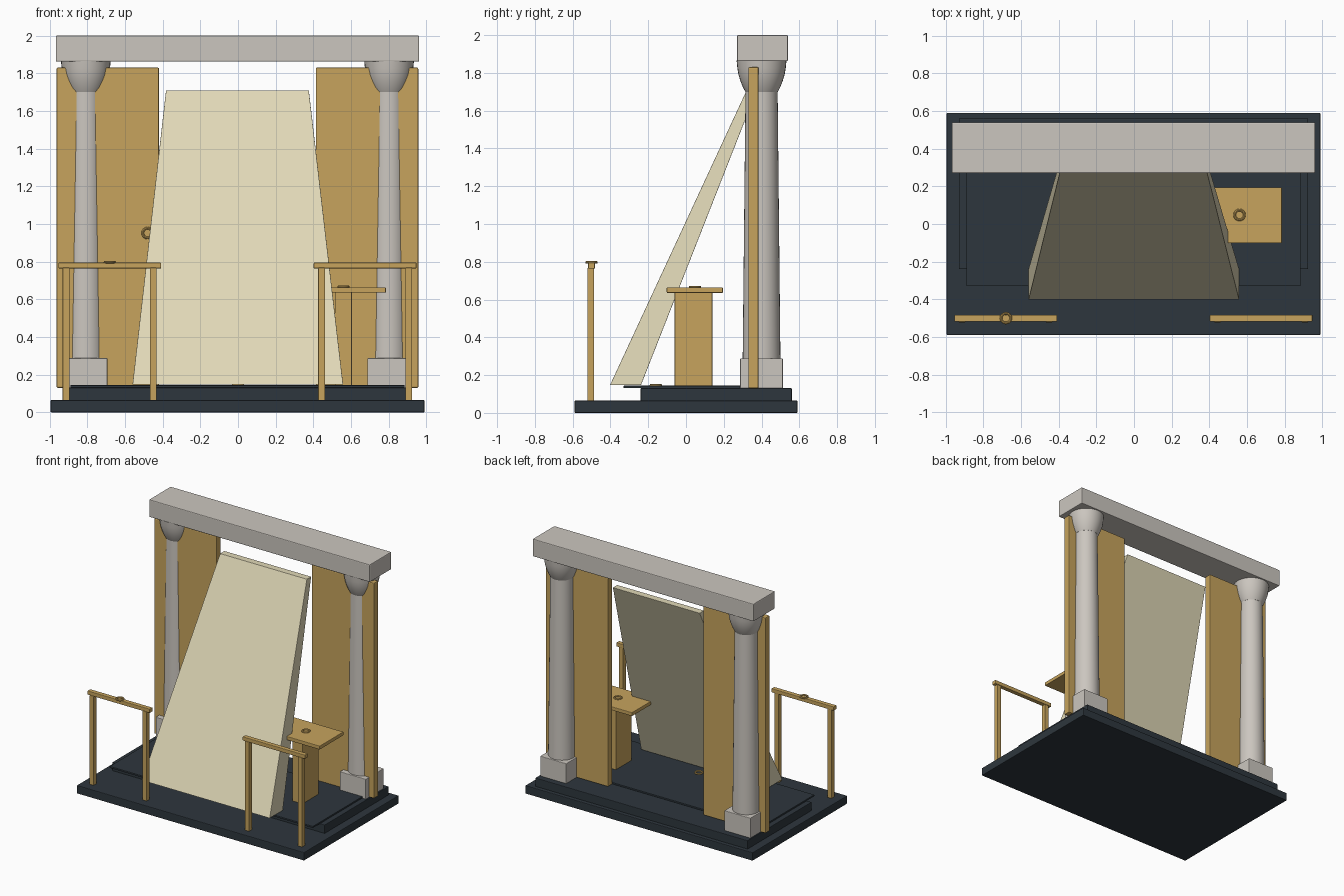
import bpy, bmesh, math

old = bpy.data.objects.get("Cube")
if old:
    bpy.data.objects.remove(old, do_unlink=True)


def material(name, rgb):
    m = bpy.data.materials.new(name)
    m.use_nodes = True
    m.diffuse_color = (*rgb, 1)
    m.node_tree.nodes["Principled BSDF"].inputs["Base Color"].default_value = (*rgb, 1)
    return m


SLATE = material("dark_slate", (0.027, 0.037, 0.047))
STONE = material("pale_stone", (0.60, 0.565, 0.52))
GOLD = material("golden_wood", (0.57, 0.37, 0.11))
CREAM = material("cream", (0.75, 0.69, 0.475))


def finish(name, bm, mat, bevel=0):
    bmesh.ops.recalc_face_normals(bm, faces=bm.faces[:])
    mesh = bpy.data.meshes.new(name)
    bm.to_mesh(mesh)
    bm.free()
    mesh.materials.append(mat)
    ob = bpy.data.objects.new(name, mesh)
    bpy.context.collection.objects.link(ob)
    if bevel:
        mod = ob.modifiers.new("soft_edges", "BEVEL")
        mod.width = bevel
        mod.segments = 2
    return ob


def box(name, x, y, z, mat, bevel=0.004, top=None):
    """Box from (min, max) ranges; top gives other x and y ranges for the upper end."""
    bm = bmesh.new()
    tx, ty = top or (x, y)
    rings = []
    for (a, b), (c, d), h in ((x, y, z[0]), (tx, ty, z[1])):
        rings.append([bm.verts.new(p) for p in ((a, c, h), (b, c, h), (b, d, h), (a, d, h))])
    low, high = rings
    bm.faces.new(low)
    bm.faces.new(high)
    for i in range(4):
        j = (i + 1) % 4
        bm.faces.new((low[i], low[j], high[j], high[i]))
    return finish(name, bm, mat, bevel)


def lathe(name, profile, centre, mat, sides=32):
    """Closed turned shape from (radius, height) pairs."""
    bm = bmesh.new()
    rings = []
    for r, z in profile:
        rings.append([bm.verts.new((centre[0] + r * math.cos(math.tau * i / sides),
                                    centre[1] + r * math.sin(math.tau * i / sides), z))
                      for i in range(sides)])
    for a, b in zip(rings, rings[1:]):
        for i in range(sides):
            j = (i + 1) % sides
            bm.faces.new((a[i], a[j], b[j], b[i]))
    bm.faces.new(rings[0])
    bm.faces.new(rings[-1])
    return smooth(finish(name, bm, mat))


def smooth(ob):
    bpy.ops.object.select_all(action="DESELECT")
    ob.select_set(True)
    bpy.context.view_layer.objects.active = ob
    bpy.ops.object.shade_smooth_by_angle(angle=math.radians(35))
    return ob


def ring(name, location, tilt=0):
    bpy.ops.mesh.primitive_torus_add(location=location, rotation=(tilt, 0, 0),
                                     major_radius=0.026, minor_radius=0.007,
                                     major_segments=16, minor_segments=8)
    ob = bpy.context.object
    ob.name = name
    ob.data.materials.append(GOLD)
    smooth(ob)


# Stepped platform with a thin overhanging mat
box("platform_base", (-0.995, 0.99), (-0.59, 0.59), (0, 0.065), SLATE, 0.005)
box("platform_step", (-0.93, 0.925), (-0.24, 0.56), (0.06, 0.131), SLATE)
box("floor_mat", (-0.89, 0.885), (-0.33, 0.33), (0.131, 0.144), SLATE, 0.002)

# Lintel
box("lintel", (-0.967, 0.962), (0.27, 0.54), (1.862, 2.0), STONE, 0.006)

# Columns, door panels and railings on both sides
for side, s in (("right", -1), ("left", 1)):
    def span(a, b):
        return tuple(sorted((s * a - 0.003, s * b - 0.003)))

    cx, cy = s * 0.805 - 0.003, 0.40
    box(side + "_plinth", span(0.69, 0.918), (cy - 0.113, cy + 0.113), (0.128, 0.288), STONE)
    lathe(side + "_shaft", [(0.1, 0.28), (0.085, 1.71)], (cx, cy), STONE)
    lathe(side + "_capital", [(0.086, 1.70), (0.098, 1.722), (0.112, 1.757), (0.122, 1.79),
                              (0.128, 1.825), (0.132, 1.865)], (cx, cy), STONE)
    box(side + "_door_panel", span(0.416, 0.96), (0.33, 0.384), (0.13, 1.83), GOLD, 0.006)

    box(side + "_handrail", span(0.405, 0.95), (-0.518, -0.482), (0.764, 0.795), GOLD)
    for name, px in (("inner", 0.447), ("outer", 0.91)):
        box(f"{side}_{name}_rail_post", span(px - 0.018, px + 0.018),
            (-0.522, -0.486), (0.063, 0.768), GOLD, 0.003)

# Tapered board leaning back between the door panels
box("leaning_board", (-0.56, 0.558), (-0.402, -0.238), (0.148, 1.71), CREAM, 0.002,
    top=((-0.382, 0.376), (0.322, 0.376)))

# Stand beside the board
box("stand_pedestal", (0.515, 0.605), (-0.06, 0.14), (0.14, 0.64), GOLD)
box("stand_top", (0.335, 0.785), (-0.102, 0.195), (0.635, 0.664), GOLD)

# Small rings
ring("stand_ring", (0.56, 0.048, 0.666))
ring("handrail_ring", (-0.68, -0.5, 0.797))
ring("door_ring", (-0.48, 0.328, 0.952), math.pi / 2)
ring("floor_ring", (0, -0.16, 0.146))
